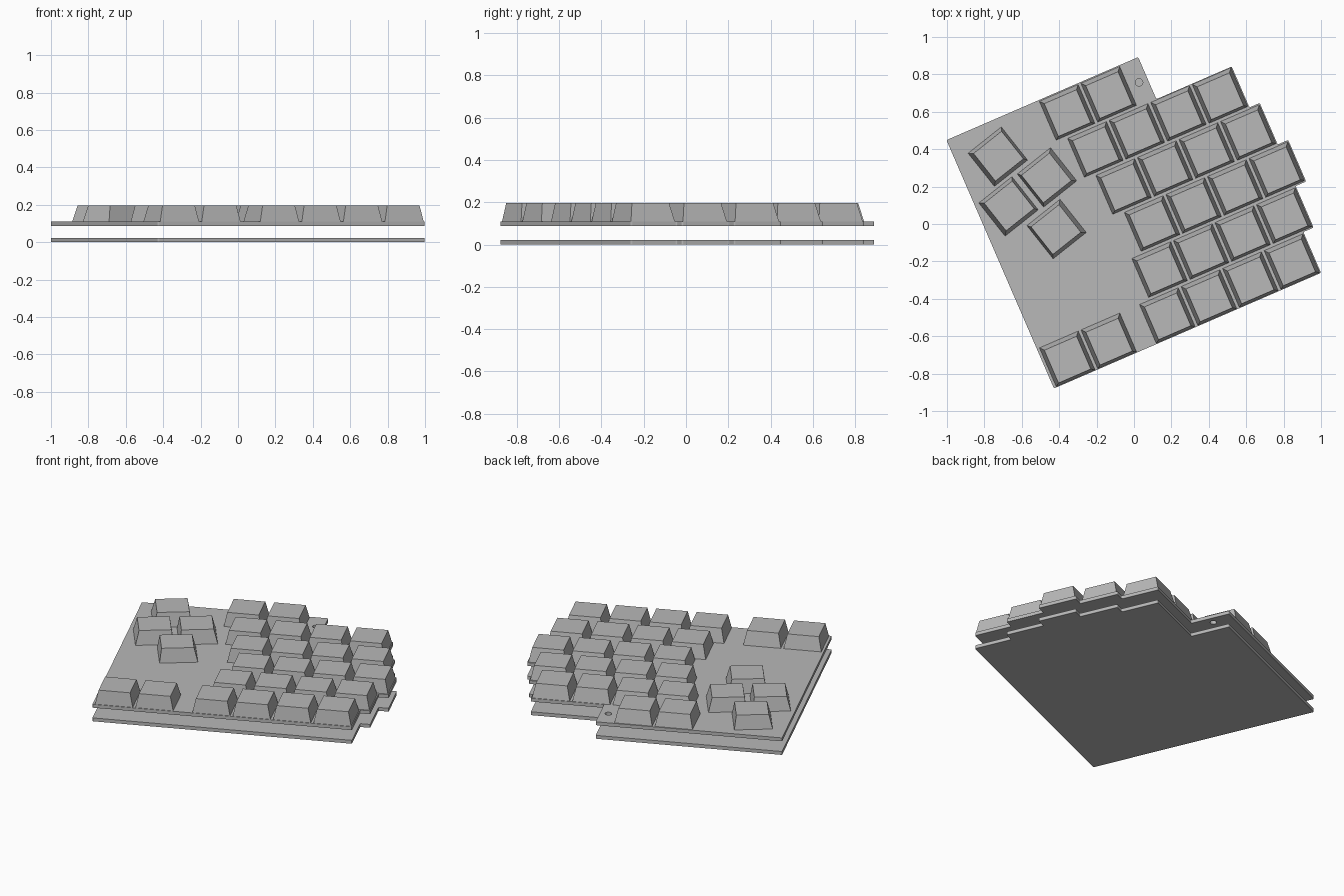
import bpy, bmesh, math
from mathutils import Vector, Matrix

cube = bpy.data.objects.get("Cube")
if cube:
    bpy.data.objects.remove(cube, do_unlink=True)

TILT = math.radians(23.4)      # whole keyboard half is turned on the desk
PITCH = 0.242
CAP = 0.113                    # half width of a keycap
PLATE_T = 0.022
DECK = 0.11                    # top of the upper plate
TOP = 0.197                    # top of the keycaps

grey = bpy.data.materials.new("plain_grey")
grey.use_nodes = True
grey.diffuse_color = (0.48, 0.48, 0.48, 1)
grey.node_tree.nodes["Principled BSDF"].inputs["Base Color"].default_value = (0.48, 0.48, 0.48, 1)


def finish(name, bm, matrix):
    bmesh.ops.recalc_face_normals(bm, faces=bm.faces[:])
    mesh = bpy.data.meshes.new(name)
    bm.to_mesh(mesh)
    bm.free()
    mesh.materials.append(grey)
    ob = bpy.data.objects.new(name, mesh)
    ob.matrix_world = matrix
    bpy.context.collection.objects.link(ob)
    return ob


def rounded(points, r=0.008, steps=4):
    """Round every corner of a closed outline."""
    out = []
    for i, p in enumerate(points):
        p = Vector(p)
        a = p + (Vector(points[i - 1]) - p).normalized() * r
        b = p + (Vector(points[(i + 1) % len(points)]) - p).normalized() * r
        for k in range(steps + 1):
            t = k / steps
            out.append(a * (1 - t) ** 2 + p * 2 * t * (1 - t) + b * t * t)
    return out


def plate(name, loops, z):
    """Flat plate from an outline and optional hole loops."""
    bm = bmesh.new()
    for loop in loops:
        vs = [bm.verts.new((p[0], p[1], 0)) for p in loop]
        for i, v in enumerate(vs):
            bm.edges.new((vs[i - 1], v))
    bmesh.ops.triangle_fill(bm, edges=bm.edges[:], use_beauty=True, normal=(0, 0, 1))
    ext = bmesh.ops.extrude_face_region(bm, geom=bm.faces[:], use_keep_orig=True)
    up = [g for g in ext["geom"] if isinstance(g, bmesh.types.BMVert)]
    bmesh.ops.translate(bm, verts=up, vec=(0, 0, PLATE_T))
    finish(name, bm, Matrix.Rotation(TILT, 4, "Z") @ Matrix.Translation((0, 0, z)))


def keycap(name, x, y, angle):
    """Tapered cap, leaning a little to its front."""
    side, back, front = 0.019, 0.022, 0.013
    bm = bmesh.new()
    low = [(-CAP, -CAP), (CAP, -CAP), (CAP, CAP), (-CAP, CAP)]
    w = CAP - side
    high = [(-w, front - CAP), (w, front - CAP), (w, CAP - back), (-w, CAP - back)]
    a = [bm.verts.new((*p, DECK)) for p in low]
    b = [bm.verts.new((*p, TOP)) for p in high]
    bm.faces.new(a)
    bm.faces.new(b)
    for i in range(4):
        bm.faces.new((a[i - 1], a[i], b[i], b[i - 1]))
    finish(name, bm, Matrix.Translation((x, y, 0)) @ Matrix.Rotation(angle, 4, "Z"))


# Key rows in the keyboard's own frame: centre u, row number, key count
V0 = -0.520
STAGGER = [0.332, 0.392, 0.453, 0.392, 0.332]
rows = [(u, i, 4) for i, u in enumerate(STAGGER)]
rows += [(0.030, 5, 2), (-0.493, 0, 2)]
spin = Matrix.Rotation(TILT, 2)
n = 0
for u, row, count in rows:
    for k in range(count):
        n += 1
        p = spin @ Vector((u + (k - (count - 1) / 2) * PITCH, V0 + row * PITCH))
        keycap(f"keycap_{n}", p.x, p.y, TILT)

# Thumb cluster, left pair and right pair facing each other
thumb = math.radians(38.4)
for i, (x, y, turn) in enumerate([(-0.728, 0.36, 1), (-0.465, 0.249, -1),
                                  (-0.671, 0.094, 1), (-0.414, -0.027, -1)]):
    keycap(f"thumb_keycap_{i + 1}", x, y, thumb + turn * math.pi / 2)

# Plate outline steps along the right side with the rows
LEFT, FRONT, BACK, TAB = -0.742, -0.637, 0.810, 0.375
outline = [(LEFT, FRONT)]
for i, u in enumerate(STAGGER):
    end = u + 1.5 * PITCH + CAP + 0.006
    lo = FRONT if i == 0 else V0 + (i - 0.5) * PITCH
    hi = V0 + 4 * PITCH + CAP + 0.004 if i == 4 else V0 + (i + 0.5) * PITCH
    outline += [(end, lo), (end, hi)]
outline += [(TAB, outline[-1][1]), (TAB, BACK), (LEFT, BACK)]
outline = rounded(outline)

# Cable hole in the upper plate
centre = spin.inverted() @ Vector((0.027, 0.757))
hole = [centre + Vector((math.cos(t), math.sin(t))) * 0.02
        for t in (math.tau * k / 24 for k in range(24))]

plate("bottom_plate", [outline], 0)
plate("upper_plate", [outline, hole], DECK - PLATE_T)
